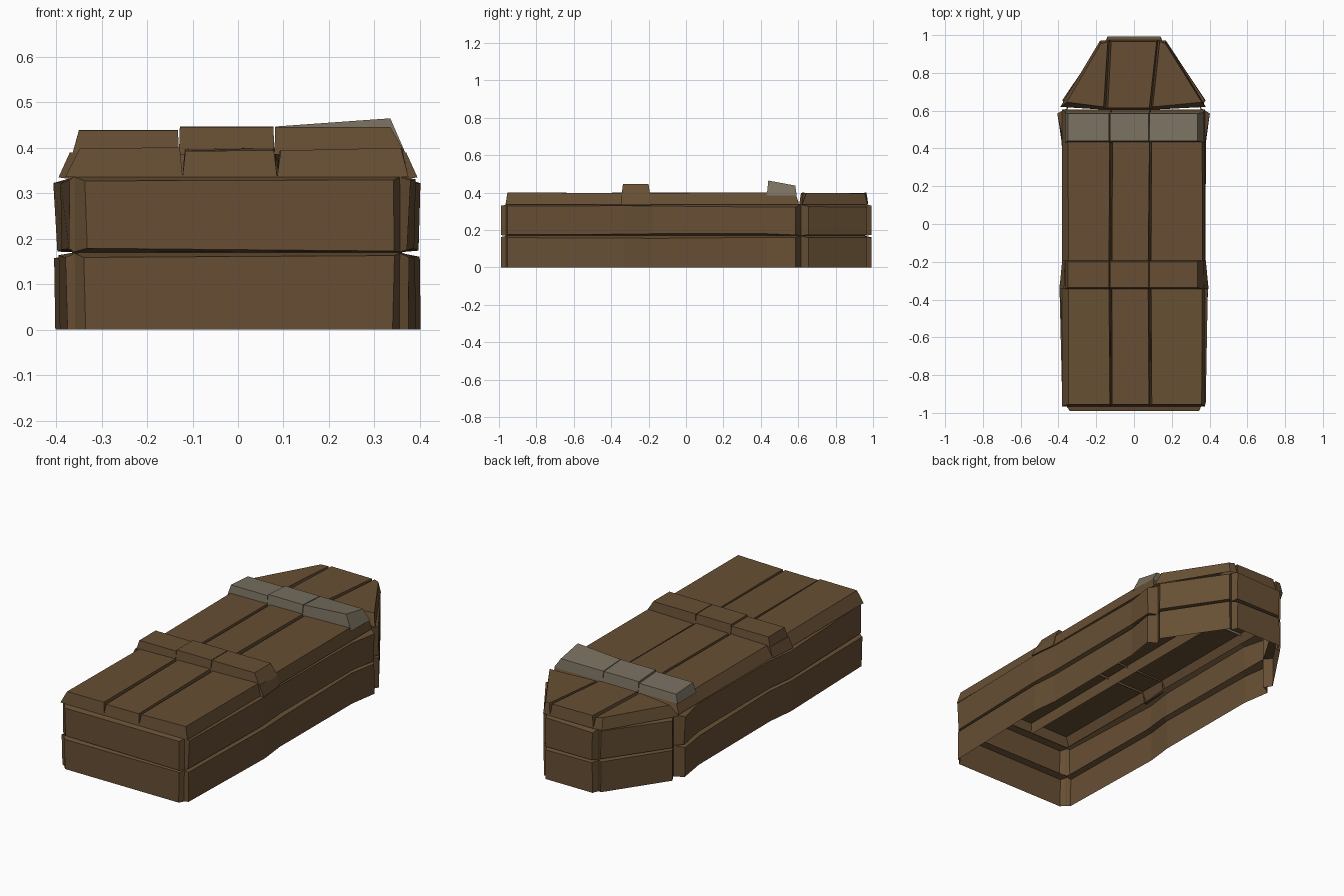
import bpy, bmesh, random
from mathutils import Vector

if "Cube" in bpy.data.objects:
    bpy.data.objects.remove(bpy.data.objects["Cube"])

random.seed(4)


def material(name, rgb):
    m = bpy.data.materials.new(name)
    m.diffuse_color = (*rgb, 1)
    m.use_nodes = True
    m.node_tree.nodes["Principled BSDF"].inputs["Base Color"].default_value = m.diffuse_color
    return m


WOOD = material("brown wood", (0.135, 0.078, 0.034))
PALE = material("weathered grey wood", (0.19, 0.16, 0.115))


def shell(name, outer_a, outer_b, inner_a, inner_b, mat, side_a=True):
    """Open-backed plank: outer strip between two rails, sloping back to inner rails."""
    bm = bmesh.new()
    oa, ob, ia, ib = [[bm.verts.new(Vector(p)) for p in rail]
                      for rail in (outer_a, outer_b, inner_a, inner_b)]
    for i in range(len(oa) - 1):
        bm.faces.new((oa[i], oa[i + 1], ob[i + 1], ob[i]))
        bm.faces.new((ob[i], ob[i + 1], ib[i + 1], ib[i]))
        if side_a:
            bm.faces.new((ia[i], ia[i + 1], oa[i + 1], oa[i]))
    for k in (0, -1):
        bm.faces.new((oa[k], ob[k], ib[k], ia[k]))
    bmesh.ops.recalc_face_normals(bm, faces=bm.faces)
    me = bpy.data.meshes.new(name)
    bm.to_mesh(me)
    bm.free()
    me.materials.append(mat)
    bpy.context.collection.objects.link(bpy.data.objects.new(name, me))


def at(points, z, wobble=0.0):
    r = lambda: random.uniform(-wobble, wobble)
    return [(x + r(), y, z + r()) for x, y in points]


def flip(points):
    return [(-x, y) for x, y in points]


# Plan of each wall: outer line and inner line
side_out = [(.375, -.955), (.392, -.33), (.375, -.18), (.378, .43), (.402, .585)]
side_in = [(.352, -.965), (.36, -.33), (.345, -.18), (.35, .43), (.352, .615)]
head_out = [(.378, .655), (.168, .965)]
head_in = [(.352, .61), (.145, .955)]
walls = {
    "front_wall": ([(-.335, -.99), (.34, -.99)], [(-.365, -.955), (.36, -.955)]),
    "right_wall": (side_out, side_in),
    "left_wall": (flip(side_out), flip(side_in)),
    "right_head_wall": (head_out, head_in),
    "left_head_wall": (flip(head_out), flip(head_in)),
    "head_end_wall": ([(-.14, .993), (.14, .993)], [(-.155, .955), (.155, .955)]),
}

# Two rows of wall planks with grooves between them
for name, (out, inn) in walls.items():
    shell(name + "_lower_plank", at(out, 0), at(out, .16, .005),
          at(inn, 0), at(inn, .17), WOOD, side_a=False)
    shell(name + "_upper_plank", at(out, .176, .005), at(out, .326, .005),
          at(inn, .17), at(inn, .338), WOOD)

# Lid planks: rails as left and right edges in plan, top and base
TOP, BASE = .397, .336
ys_top = (-.955, -.27, .43, .585)
ys_base = (-.965, -.27, .43, .605)


def rail(x, ys, bulge=0.0):
    return [(x + bulge * (i == 1), y) for i, y in enumerate(ys)]


lid = [("left", (-.35, -.13), (-.38, -.122)),
       ("middle", (-.115, .078), (-.122, .086)),
       ("right", (.094, .36), (.086, .375))]
for name, (a, b), (c, d) in lid:
    shell(name + "_lid_plank", at(rail(a, ys_top), TOP, .004), at(rail(b, ys_top), TOP, .004),
          at(rail(c, ys_base), BASE), at(rail(d, ys_base), BASE), WOOD)

# Tapered head planks of the lid
heads = [("left", [(-.355, .645), (-.172, .955)], [(-.158, .62), (-.137, .965)],
          [(-.39, .62), (-.18, .97)], [(-.15, .605), (-.13, .975)]),
         ("middle", [(-.142, .615), (-.123, .965)], [(.082, .615), (.118, .965)],
          [(-.15, .605), (-.13, .975)], [(.09, .605), (.126, .975)]),
         ("right", [(.098, .62), (.134, .965)], [(.36, .645), (.165, .955)],
          [(.09, .605), (.126, .975)], [(.38, .62), (.17, .97)])]
for name, a, b, c, d in heads:
    shell(name + "_head_lid_plank", at(a, TOP, .003), at(b, TOP, .003),
          at(c, BASE), at(d, BASE), WOOD)


# Cross battens, three blocks each
def batten(name, y0, y1, z_front, z_back, right_rise, mat):
    cuts = [-.365, -.13, .08, .37]
    for i, part in enumerate(("left", "middle", "right")):
        a, b = cuts[i], cuts[i + 1]
        ta = a + (.015 if i == 0 else .002)
        tb = b - (.035 if i == 2 else .002)
        dz = -.008 if i == 0 else 0
        up = right_rise if i == 2 else 0
        shell(f"{part}_{name}",
              [(ta, y0 + .008, z_front + dz), (tb, y0 + .008, z_front + dz + up)],
              [(ta, y1 - .008, z_back + dz), (tb, y1 - .008, z_back + dz)],
              [(a, y0, .385), (b, y0, .385)], [(a, y1, .385), (b, y1, .385)], mat)


batten("lower_batten", -.345, -.192, .446, .446, 0, WOOD)
batten("upper_batten", .432, .592, .447, .438, .018, PALE)

# Overhanging ends where the lower batten wraps down to the wall
for s, name in ((-1, "left"), (1, "right")):
    shell(name + "_batten_end",
          [(s * .37, -.345, .39), (s * .365, -.192, .39)],
          [(s * .395, -.345, .335), (s * .38, -.192, .335)],
          [(s * .35, -.345, .39), (s * .35, -.192, .39)],
          [(s * .36, -.345, .33), (s * .355, -.192, .33)], WOOD)
